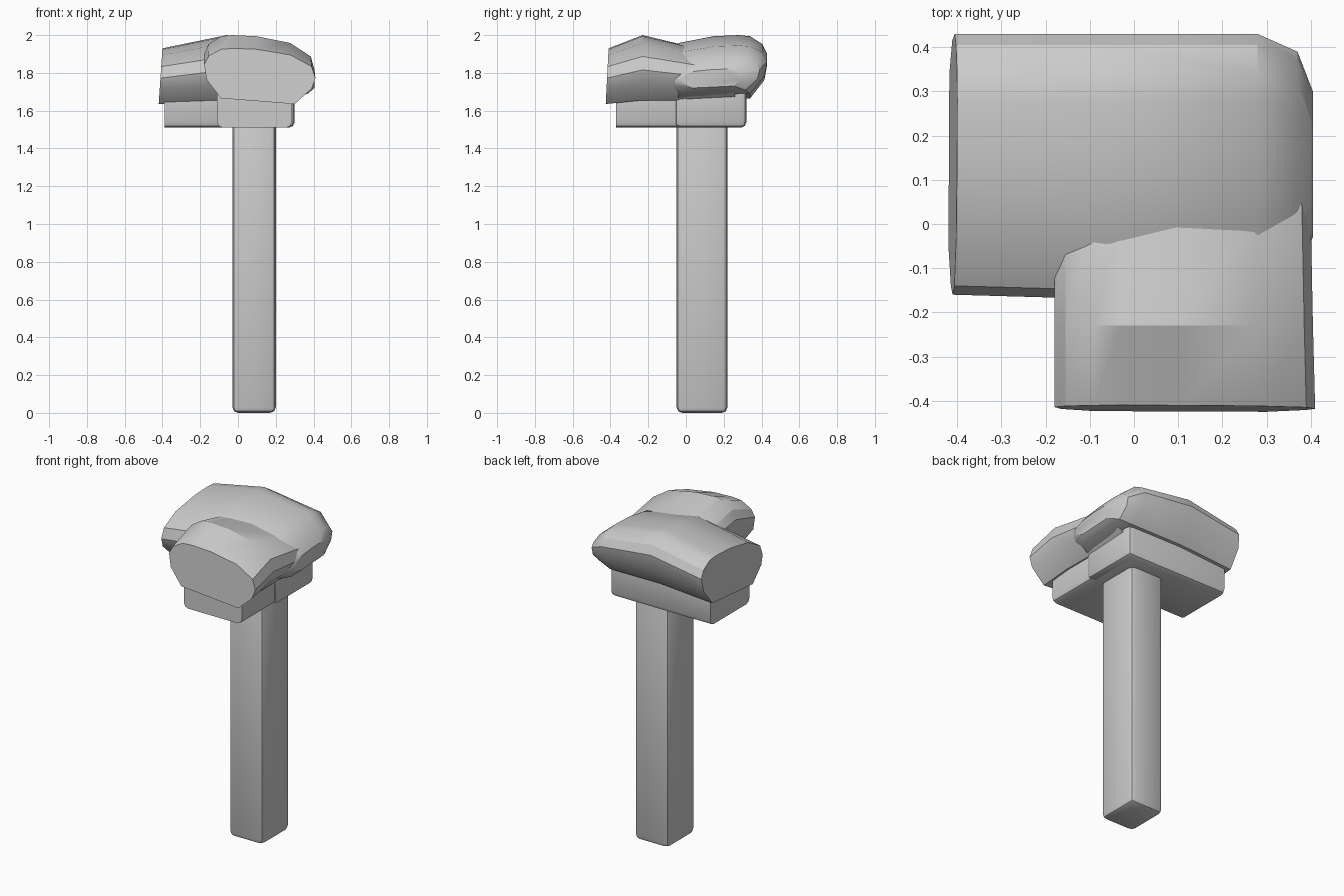
import bpy, bmesh

if "Cube" in bpy.data.objects:
    bpy.data.objects.remove(bpy.data.objects["Cube"])

# irregular cross-section of a capping stone: (across, height)
PROFILE = [(-.18, 1.84), (-.155, 1.885), (-.09, 1.92), (-.03, 1.925), (.10, 1.92), (.28, 1.89),
           (.39, 1.83), (.41, 1.77), (.39, 1.715), (.30, 1.635), (-.09, 1.665), (-.165, 1.76)]
P_LO, P_HI, Z_LO, Z_HI = -.18, .41, 1.635, 1.925


def finish(name, bm):
    bmesh.ops.recalc_face_normals(bm, faces=bm.faces)
    me = bpy.data.meshes.new(name)
    bm.to_mesh(me)
    bm.free()
    ob = bpy.data.objects.new(name, me)
    bpy.context.collection.objects.link(ob)
    bpy.ops.object.select_all(action='DESELECT')
    ob.select_set(True)
    bpy.context.view_layer.objects.active = ob
    bpy.ops.object.shade_smooth_by_angle(angle=0.55)
    return ob


def stone(name, sections, place):
    """Loft the profile through sections (t, lo, hi, z_lo, z_hi, slant)."""
    bm = bmesh.new()
    rings = []
    for t, lo, hi, z0, z1, slant in sections:
        ring = []
        for p, z in PROFILE:
            f = (z - Z_LO) / (Z_HI - Z_LO)
            a = lo + (p - P_LO) / (P_HI - P_LO) * (hi - lo)
            ring.append(bm.verts.new(place(a, t + slant * f, z0 + f * (z1 - z0))))
        rings.append(ring)
    n = len(PROFILE)
    for r, s in zip(rings, rings[1:]):
        for i in range(n):
            bm.faces.new((r[i], r[(i + 1) % n], s[(i + 1) % n], s[i]))
    bm.faces.new(rings[0])
    bm.faces.new(rings[-1])
    return finish(name, bm)


def block(name, lo, hi, bevel, segments, keep_sharp=None):
    """Box with bevelled edges; edges on the keep_sharp side stay square."""
    bm = bmesh.new()
    bmesh.ops.create_cube(bm, size=1)
    for v in bm.verts:
        for k in range(3):
            v.co[k] = lo[k] if v.co[k] < 0 else hi[k]
    edges = [e for e in bm.edges if keep_sharp is None or
             not all(abs(v.co[keep_sharp] - lo[keep_sharp]) < 1e-5 for v in e.verts)]
    bmesh.ops.bevel(bm, geom=edges, offset=bevel, segments=segments,
                    profile=.5, affect='EDGES')
    return finish(name, bm)


# post
block("post", (-.03, -.05, 0), (.20, .22, 1.60), .03, 2)

# under-slabs of the two arms
block("front_slab", (-.11, -.37, 1.51), (.285, .28, 1.78), .03, 2, keep_sharp=1)
block("left_slab", (-.39, -.06, 1.51), (.30, .32, 1.78), .03, 2, keep_sharp=0)

# capping stone running to the front
stone("front_cap", [
    (-.425, -.18, .41, 1.635, 1.93, .015),
    (-.23, -.18, .405, 1.655, 2.0, 0),
    (.02, -.18, .40, 1.655, 1.94, 0),
    (.26, -.12, .39, 1.67, 1.87, 0),
], lambda a, t, z: (a, t, z))

# capping stone running to the left, rounded off at the corner
stone("left_cap", [
    (-.42, -.18, .41, 1.635, 1.93, .02),
    (-.06, -.18, .42, 1.655, 2.0, 0),
    (.28, -.18, .41, 1.66, 1.945, 0),
    (.37, -.14, .35, 1.69, 1.87, 0),
    (.405, -.05, .28, 1.72, 1.82, 0),
], lambda a, t, z: (t, .25 - a, z))
